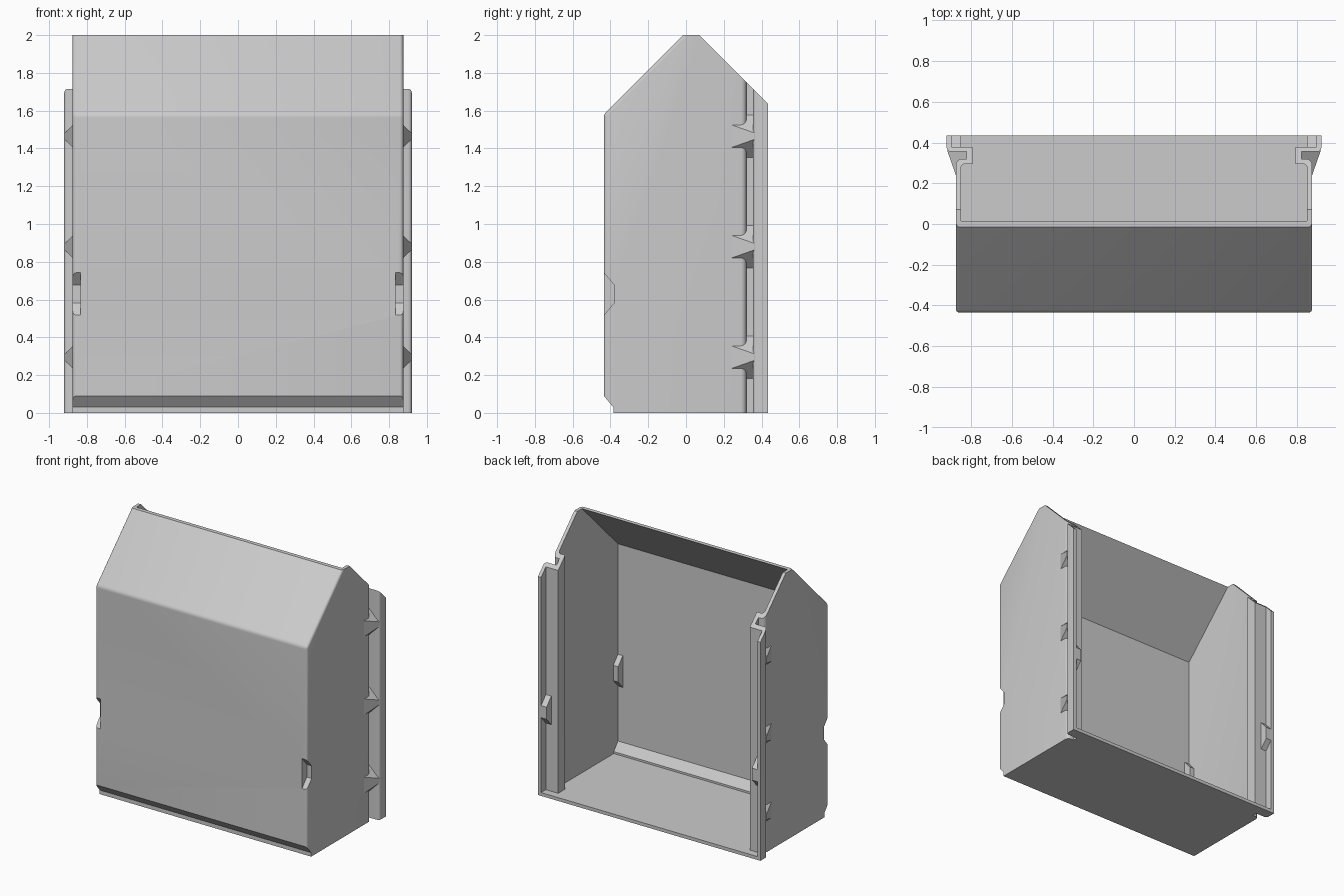
import bpy, bmesh, math
from mathutils import Vector

if "Cube" in bpy.data.objects:
    bpy.data.objects.remove(bpy.data.objects["Cube"])

grey = bpy.data.materials.new("light grey plastic")
grey.use_nodes = True
grey.diffuse_color = (0.6, 0.6, 0.6, 1)
grey.node_tree.nodes["Principled BSDF"].inputs["Base Color"].default_value = (0.6, 0.6, 0.6, 1)


def loft(name, first, second):
    """Solid between two matching rings of 3D points."""
    bm = bmesh.new()
    a = [bm.verts.new(p) for p in first]
    b = [bm.verts.new(p) for p in second]
    bm.faces.new(a)
    bm.faces.new(b[::-1])
    for i in range(len(a)):
        j = (i + 1) % len(a)
        bm.faces.new((a[i], b[i], b[j], a[j]))
    bmesh.ops.recalc_face_normals(bm, faces=bm.faces)
    mesh = bpy.data.meshes.new(name)
    bm.to_mesh(mesh)
    bm.free()
    mesh.materials.append(grey)
    obj = bpy.data.objects.new(name, mesh)
    bpy.context.collection.objects.link(obj)
    return obj


def side_prism(name, profile, x0, x1):
    """Extrude a (y, z) profile along x."""
    return loft(name, [(x0, y, z) for y, z in profile], [(x1, y, z) for y, z in profile])


def plan_prism(name, half):
    """Mirror a half plan of (x, y, radius) corners and extrude it upwards."""
    pts = []
    for i, (x, y, r) in enumerate(half):
        p = Vector((x, y))
        if r == 0:
            pts.append(p)
            continue
        a = p + (Vector(half[i - 1][:2]) - p).normalized() * r
        b = p + (Vector(half[i + 1][:2]) - p).normalized() * r
        centre = a + b - p
        for k in range(6):
            t = k * math.pi / 10
            pts.append(centre + (a - centre) * math.cos(t) + (b - centre) * math.sin(t))
    ring = [(p.x, p.y) for p in pts] + [(-p.x, p.y) for p in reversed(pts)]
    return loft(name, [(x, y, -0.5) for x, y in ring], [(x, y, 2.5) for x, y in ring])


def combine(target, other, operation):
    """Apply a boolean and discard the second object."""
    mod = target.modifiers.new("bool", "BOOLEAN")
    mod.operation = operation
    mod.solver = "EXACT"
    mod.object = other
    bpy.context.view_layer.update()
    deps = bpy.context.evaluated_depsgraph_get()
    mesh = bpy.data.meshes.new_from_object(target.evaluated_get(deps))
    target.modifiers.clear()
    target.data = mesh
    bpy.data.objects.remove(other)


# Outer form: plan with rail flanges, trimmed by the gabled side profile
shell = plan_prism("bin_shell", [
    (0.875, -0.6, 0), (0.875, 0.32, 0.03), (0.823, 0.32, 0), (0.823, 0.355, 0),
    (0.92, 0.355, 0.02), (0.92, 0.6, 0)])
combine(shell, side_prism("side_trim", [
    (-0.385, 0), (-0.385, 0.03), (-0.435, 0.09), (-0.435, 1.58), (-0.015, 2),
    (0.07, 2), (0.435, 1.635), (0.435, 0)], -1.2, 1.2), "INTERSECT")

# Soften the front corners, hood sides and hood crease
bm = bmesh.new()
bm.from_mesh(shell.data)
bmesh.ops.remove_doubles(bm, verts=bm.verts, dist=0.0001)
soft = []
for e in bm.edges:
    u, v = (w.co for w in e.verts)
    front = max(u.y, v.y) < 0 and min(u.z, v.z) > 0.08
    along_x = abs(u.x - v.x) > 1
    if front and (not along_x or abs(u.z - 1.58) < 0.01):
        soft.append(e)
bmesh.ops.bevel(bm, geom=soft, offset=0.018, segments=4, profile=0.5, affect="EDGES")
bm.to_mesh(shell.data)
bm.free()

# Hollow interior, open at the back and under the hood
cavity = plan_prism("cavity", [
    (0.85, -0.6, 0), (0.85, 0.295, 0.02), (0.793, 0.295, 0), (0.793, 0.378, 0),
    (0.895, 0.378, 0), (0.895, 0.6, 0)])
combine(cavity, side_prism("cavity_trim", [
    (-0.41, 0.1), (-0.41, 1.575), (0.215, 2.2), (0.55, 2.2), (0.55, 0.025),
    (-0.36, 0.025), (-0.36, 0.04)], -1.2, 1.2), "INTERSECT")
combine(shell, cavity, "DIFFERENCE")

# Catch pockets in the front corners, with a thin wall around them inside
for s in (1, -1):
    combine(shell, side_prism("pocket_wall", [
        (-0.42, 0.5), (-0.355, 0.573), (-0.355, 0.687), (-0.42, 0.76)], s * 0.81, s * 0.86), "UNION")
    combine(shell, side_prism("pocket", [
        (-0.455, 0.494), (-0.38, 0.583), (-0.38, 0.677), (-0.455, 0.766)], s * 0.835, s * 0.95), "DIFFERENCE")

for s, side in ((1, "left"), (-1, "right")):
    # Catch on the inside of each rail
    side_prism(side + "_rail_catch", [
        (0.375, 0.52), (0.434, 0.585), (0.434, 0.675), (0.375, 0.74)], s * 0.85, s * 0.9)
    # Tapered gussets bracing each rail
    for i in range(3):
        mid = 0.295 + 0.585 * i
        plan = [(0.873, 0.235), (0.917, 0.36), (0.82, 0.36), (0.82, 0.315), (0.862, 0.31)]
        rings = [[(s * x, y, mid + d * (0.935 - x)) for x, y in plan] for d in (1, -1)]
        loft(f"{side}_gusset_{i + 1}", *rings)

# Smooth only the rounded corners
bpy.ops.object.select_all(action="DESELECT")
shell.select_set(True)
bpy.context.view_layer.objects.active = shell
bpy.ops.object.shade_smooth_by_angle(angle=math.radians(30))
